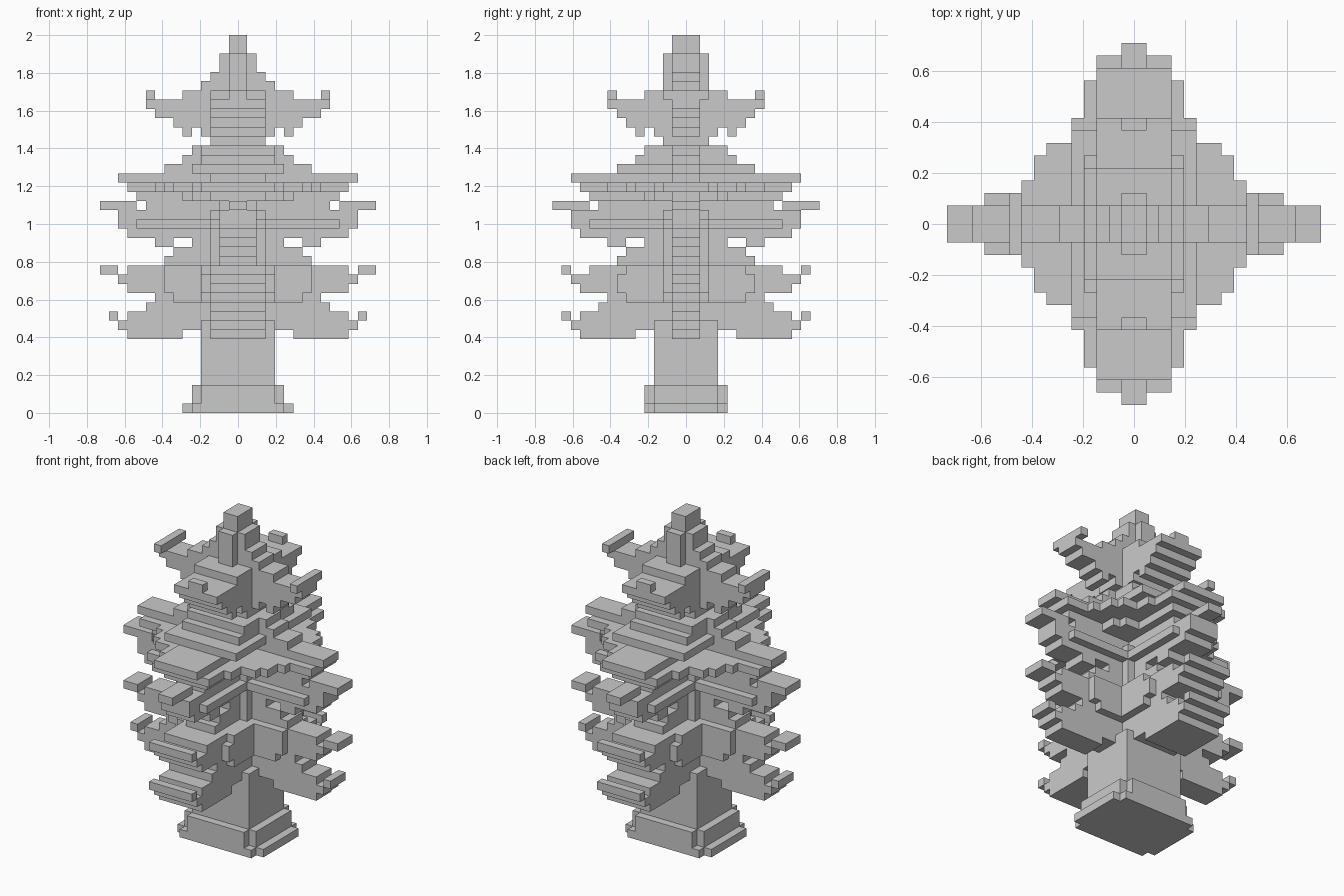
import bpy, bmesh
from mathutils import Vector

ROWS = 41
U = 2 / ROWS  # edge of one block

cube = bpy.data.objects.get("Cube")
if cube:
    bpy.data.objects.remove(cube)

mat = bpy.data.materials.new("stone grey")
mat.use_nodes = True
GREY = (0.59, 0.59, 0.59, 1)
mat.diffuse_color = GREY
mat.node_tree.nodes["Principled BSDF"].inputs["Base Color"].default_value = GREY

blocks = set()


def fill(row, x0, x1, y0, y1):
    """Fill a slab one row high, mirrored in x and y (half extents in blocks)."""
    for i in range(-15, 15):
        for j in range(-14, 15):
            if x0 < abs(i + 0.5) < x1 and y0 <= abs(j) < y1:
                blocks.add((i, j, row))


def cross(row, inner, outer, wide, deep):
    """Two crossing arms: along x with half depth deep, along y with half width wide."""
    trim = 1 if row in (15, 32, 33, 34, 35) else 0
    fill(row, inner, outer, 0, deep)
    fill(row, 0, wide, max(inner - 0.5, 0), outer - 0.5 - trim)


# Trunk and notched foot
for row in range(10):
    fill(row, 0, 4, 0, 3.5)
for row in range(3):
    fill(row, 0, 5, 0, 3.5)
    fill(row, 0, 4, 0, 4.5)
fill(0, 0, 6, 0, 3.5)
fill(0, 0, 5, 0, 4.5)

# Reach of the branches on each row, upward from the lowest branch
reach = [12, 13, 12, 10, 9, 12, 13, 12, 8, 7, 5, 12, 13, 13, 10, 11, 12, 13,
         8, 6, 5, 3, 4, 7, 9, 10, 6, 4, 3, 2, 2]
for row, outer in enumerate(reach, 8):
    if row < 16:
        wide = 3
    elif row < 23:
        wide = 2
    elif row < 26:
        wide = 3
    elif row < 29:
        wide = 4
    elif row < 35:
        wide = 3
    else:
        wide = 1
    cross(row, 0, outer, wide, 1.5)

# Open undersides of the lowest branch
blocks -= {b for b in blocks if b[2] == 8 and abs(b[0] + 0.5) < 6 and abs(b[1]) < 5.5}
fill(8, 0, 4, 0, 3.5)

# Core post and thicker inner parts of the branches
for row in range(11, 22):
    fill(row, 0, 3, 0, 2.5)
for row in range(12, 16):
    cross(row, 0, 7 if row == 12 else 8, 4, 2.5)
cross(20, 0, 11, 3, 2.5)
cross(24, 0, 12, 4, 2.5)
fill(26, 0, 5, 0, 7.5)

# Stepped roof plate under the upper branches
for row, cut in ((23, 2), (24, 0)):
    for x, y in ((9, 3.5), (8, 5.5), (7, 6.5), (5, 8.5)):
        fill(row, 0, x - cut, 0, y - cut)

# Loose tips and hanging ends
for row, inner, outer, wide in ((10, 13, 14, 3), (15, 13, 15, 3), (18, 7, 9, 2),
                                (22, 11, 15, 1), (30, 5, 6, 3)):
    cross(row, inner, outer, wide, 1.5)
fill(30, 0, 4, 0, 1.5)

# Upturned crown tips
fill(34, 9, 10, 0, 2.5)
fill(34, 0, 1, 7.5, 8.5)

# Spire
for row in range(35, 39):
    fill(row, 0, 1, 0, 2.5)
for row in (39, 40):
    fill(row, 0, 1, 0, 1.5)


def build(name, low, high):
    """Make one object from the outer faces of the blocks in a range of rows."""
    bm = bmesh.new()
    cache = {}

    def vert(p):
        key = tuple(p)
        if key not in cache:
            cache[key] = bm.verts.new((p[0] * U, (p[1] - 0.5) * U, p[2] * U))
        return cache[key]

    for block in sorted(blocks):
        if not low <= block[2] < high:
            continue
        for axis in range(3):
            for side in (0, 1):
                near = list(block)
                near[axis] += 2 * side - 1
                if tuple(near) in blocks:
                    continue
                u, v = Vector((0, 0, 0)), Vector((0, 0, 0))
                u[(axis + 1) % 3] = 1
                v[(axis + 2) % 3] = 1
                p = Vector(block)
                p[axis] += side
                loop = [p, p + u, p + u + v, p + v]
                if not side:
                    loop.reverse()
                bm.faces.new([vert(q) for q in loop])
    # Merge flat areas into single faces
    bmesh.ops.dissolve_limit(bm, angle_limit=0.01, verts=bm.verts, edges=bm.edges)
    mesh = bpy.data.meshes.new(name)
    bm.to_mesh(mesh)
    bm.free()
    mesh.materials.append(mat)
    bpy.context.collection.objects.link(bpy.data.objects.new(name, mesh))


build("trunk", 0, 8)
build("lowest_branches", 8, 12)
build("lower_branches", 12, 18)
build("middle_branches", 18, 23)
build("upper_branches", 23, 30)
build("crown", 30, 35)
build("spire", 35, ROWS)
